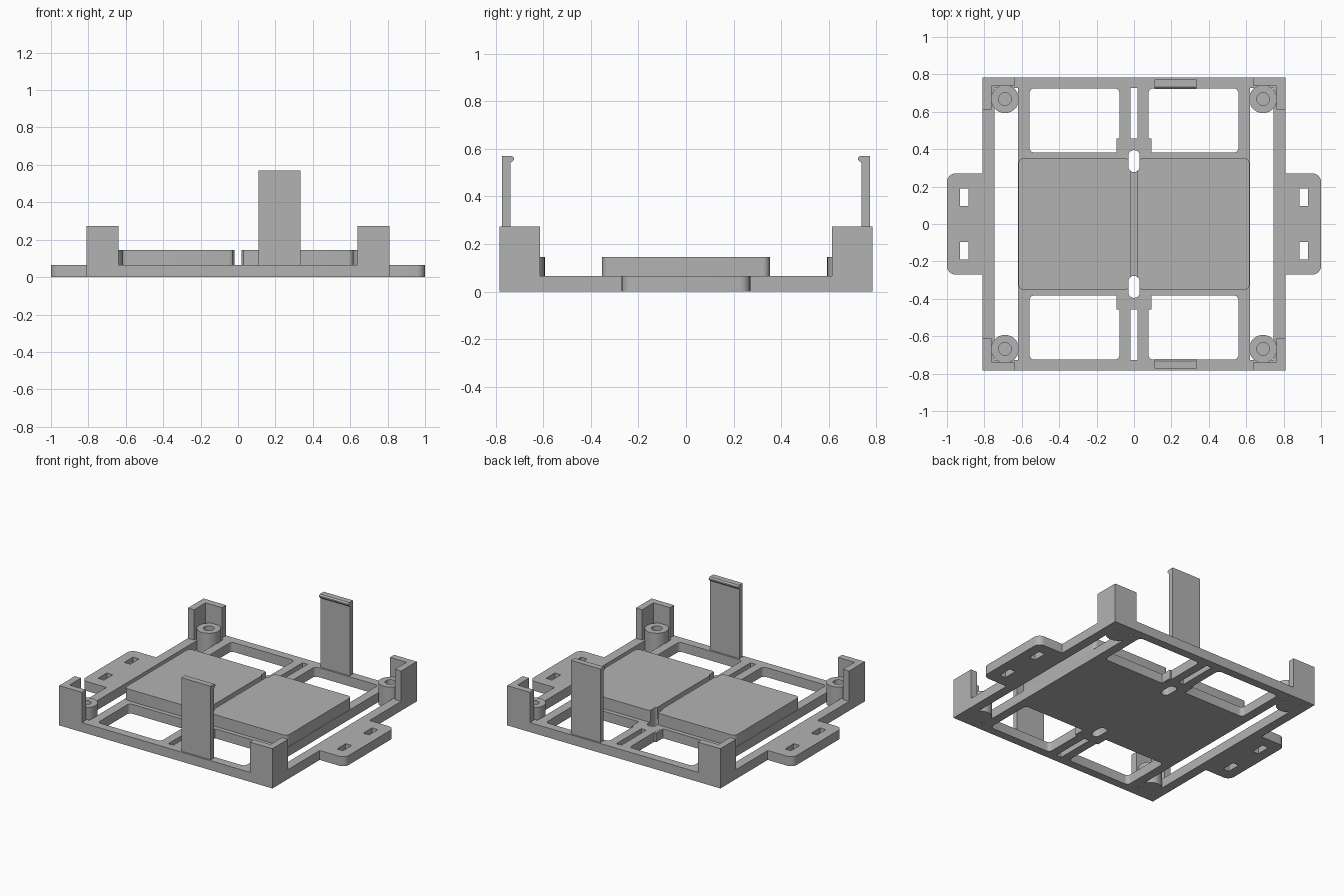
import bpy, bmesh, math

if "Cube" in bpy.data.objects:
    bpy.data.objects.remove(bpy.data.objects["Cube"], do_unlink=True)

grey = bpy.data.materials.new("plain grey")
grey.use_nodes = True
tone = (0.45, 0.45, 0.45, 1)
grey.diffuse_color = tone
grey.node_tree.nodes["Principled BSDF"].inputs["Base Color"].default_value = tone

BASE, PAD, POST = 0.065, 0.145, 0.273
HALF_X, HALF_Y = 0.81, 0.783
SIDES = (-1, 1)


def prism(bm, outline, z0, z1):
    """Extrude a flat outline upwards."""
    face = bm.faces.new([bm.verts.new((x, y, z0)) for x, y in outline])
    up = bmesh.ops.extrude_face_region(bm, geom=[face])["geom"]
    for v in up:
        if isinstance(v, bmesh.types.BMVert):
            v.co.z = z1


def rounded(x0, x1, y0, y1, r=0.0, steps=6):
    """Rectangle outline with rounded corners."""
    x0, x1 = sorted((x0, x1))
    y0, y1 = sorted((y0, y1))
    if r == 0:
        return [(x0, y0), (x1, y0), (x1, y1), (x0, y1)]
    pts = []
    centres = [(x1 - r, y1 - r), (x0 + r, y1 - r), (x0 + r, y0 + r), (x1 - r, y0 + r)]
    for i, (cx, cy) in enumerate(centres):
        for k in range(steps + 1):
            a = math.pi / 2 * (i + k / steps)
            pts.append((cx + r * math.cos(a), cy + r * math.sin(a)))
    return pts


def circle(cx, cy, r, n=32):
    return [(cx + r * math.cos(math.tau * k / n), cy + r * math.sin(math.tau * k / n))
            for k in range(n)]


def make(name, solids):
    """Object from (outline, bottom, top) prisms."""
    bm = bmesh.new()
    for outline, z0, z1 in solids:
        prism(bm, outline, z0, z1)
    bmesh.ops.recalc_face_normals(bm, faces=bm.faces)
    mesh = bpy.data.meshes.new(name)
    bm.to_mesh(mesh)
    bm.free()
    mesh.materials.append(grey)
    ob = bpy.data.objects.new(name, mesh)
    bpy.context.collection.objects.link(ob)
    return ob


def combine(ob, other, operation):
    """Bake a boolean and discard the helper."""
    mod = ob.modifiers.new("cut", "BOOLEAN")
    mod.operation, mod.solver, mod.object = operation, "EXACT", other
    other.hide_render = True
    graph = bpy.context.evaluated_depsgraph_get()
    mesh = bpy.data.meshes.new_from_object(ob.evaluated_get(graph))
    ob.modifiers.clear()
    ob.data = mesh
    bpy.data.objects.remove(other, do_unlink=True)


parts = []

# Base frame with mounting ears
frame = make("base_frame", [(rounded(-HALF_X, HALF_X, -HALF_Y, HALF_Y), 0, BASE)])
for s in SIDES:
    ear = make("ear", [(rounded(s * 0.755, s, -0.27, 0.27, 0.045), 0, BASE)])
    combine(frame, ear, "UNION")
parts.append(frame)

# Openings through the frame
holes = []
for s in SIDES:
    holes.append(rounded(s * 0.62, s * 0.745, -0.727, 0.727))
    holes.append(rounded(-0.019, 0.019, s * 0.458, s * 0.727))
    holes.append(rounded(-0.03, 0.03, s * 0.278, s * 0.395, 0.029))
    for t in SIDES:
        holes.append(rounded(s * 0.078, s * 0.558, t * 0.382, t * 0.725, 0.025))
        holes.append(rounded(s * 0.885, s * 0.93, t * 0.095, t * 0.19))
combine(frame, make("opening_cutter", [(h, -0.1, 0.1) for h in holes]), "DIFFERENCE")

# Small blocks stiffening the centre bars beside the windows
for t, place in ((-1, "front"), (1, "back")):
    for s, side in ((-1, "right"), (1, "left")):
        parts.append(make(f"{place}_{side}_bar_block",
                          [(rounded(s * 0.07, s * 0.093, t * 0.375, t * 0.458), 0.001, BASE - 0.001)]))

# Raised pads, notched where the centre holes pass
for s, side in ((-1, "right"), (1, "left")):
    pad = make(f"{side}_pad", [(rounded(s * 0.019, s * 0.618, -0.352, 0.352, 0.03), BASE, PAD)])
    notch = make("notch_cutter", [(rounded(-0.03, 0.03, t * 0.278, t * 0.395, 0.029), 0, 0.2)
                                  for t in SIDES])
    combine(pad, notch, "DIFFERENCE")
    parts.append(pad)

# Corner posts and screw bosses
for t, place in ((-1, "front"), (1, "back")):
    for s, side in ((-1, "right"), (1, "left")):
        corner = [(HALF_X, HALF_Y), (0.638, HALF_Y), (0.638, 0.738),
                  (0.763, 0.738), (0.763, 0.613), (HALF_X, 0.613)]
        parts.append(make(f"{place}_{side}_corner_post",
                          [([(s * x, t * y) for x, y in corner], BASE, POST)]))
        boss = make(f"{place}_{side}_screw_boss", [(circle(s * 0.69, t * 0.668, 0.075), 0, PAD)])
        bore = make("bore_cutter", [(circle(s * 0.69, t * 0.668, 0.034), 0.02, 0.2)])
        combine(boss, bore, "DIFFERENCE")
        parts.append(boss)

# Upright clips with a small inward hook
hook = [(0.772, BASE), (0.772, 0.57), (0.732, 0.57), (0.722, 0.562),
        (0.722, 0.553), (0.738, 0.54), (0.738, BASE)]
for t, place in ((-1, "front"), (1, "back")):
    clip = make(f"{place}_clip", [(hook, 0.11, 0.333)])
    for v in clip.data.vertices:
        y, z, x = v.co
        v.co = (x, t * y, z)
    if t < 0:
        clip.data.flip_normals()
    parts.append(clip)

# Smooth round walls, keep edges crisp
bpy.ops.object.select_all(action="DESELECT")
for ob in parts:
    ob.select_set(True)
bpy.context.view_layer.objects.active = frame
bpy.ops.object.shade_smooth_by_angle(angle=math.radians(30))
